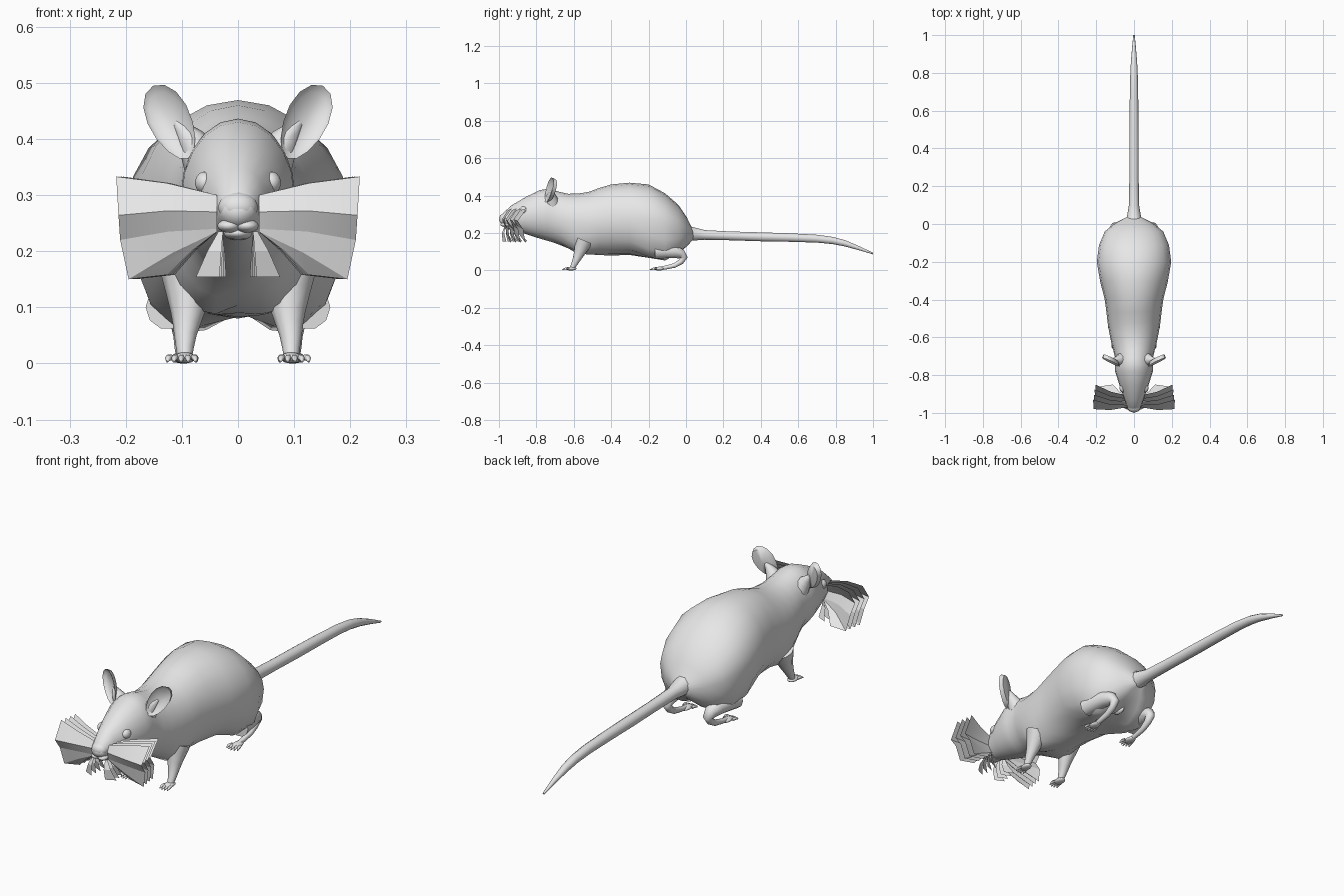
import bpy, bmesh, math
from mathutils import Vector, Matrix

default_cube = bpy.data.objects.get("Cube")
if default_cube:
    bpy.data.objects.remove(default_cube, do_unlink=True)

shade = (.8, .8, .8, 1)
grey = bpy.data.materials.new("plain_grey")
grey.use_nodes = True
grey.diffuse_color = shade
grey.node_tree.nodes["Principled BSDF"].inputs["Base Color"].default_value = shade


def finish(name, bm, angle=60, closed=True):
    """Turn the bmesh into a smooth shaded object with sharp creases."""
    if closed:
        bmesh.ops.recalc_face_normals(bm, faces=bm.faces)
    for face in bm.faces:
        face.smooth = True
    mesh = bpy.data.meshes.new(name)
    bm.to_mesh(mesh)
    bm.free()
    mesh.materials.append(grey)
    mesh.set_sharp_from_angle(angle=math.radians(angle))
    bpy.context.collection.objects.link(bpy.data.objects.new(name, mesh))


def smoothed(keys):
    """Pass a smooth curve through the keys, adding one midpoint per span."""
    keys = [Vector(key) for key in keys]
    result = [keys[0]]
    for i, (start, end) in enumerate(zip(keys, keys[1:])):
        before = keys[max(i - 1, 0)]
        after = keys[min(i + 2, len(keys) - 1)]
        result.append(((start + end) * 9 - before - after) / 16)
        result.append(end)
    return result


def angles(count):
    return [math.tau * k / count for k in range(count)]


def bridge(bm, first, second):
    for i in range(len(first)):
        bm.faces.new((first[i - 1], first[i], second[i], second[i - 1]))


def cap(bm, ring, point):
    tip = bm.verts.new(point)
    for i in range(len(ring)):
        bm.faces.new((ring[i - 1], ring[i], tip))


def add_tube(bm, keys, sides=8):
    """Round tube through (x, y, z, radius) keys."""
    path = smoothed(keys)
    points = [key.to_3d() for key in path]
    last = len(points) - 1
    rings = []
    for i, point in enumerate(points):
        tangent = (points[min(i + 1, last)] - points[max(i - 1, 0)]).normalized()
        across = Vector((1, 0, 0))
        across = (across - tangent * across.dot(tangent)).normalized()
        up = tangent.cross(across)
        rings.append([bm.verts.new(point + path[i].w * (across * math.cos(a) + up * math.sin(a)))
                      for a in angles(sides)])
    for first, second in zip(rings, rings[1:]):
        bridge(bm, first, second)
    bm.faces.new(rings[0])
    bm.faces.new(rings[-1])


def add_ball(bm, centre, radii):
    matrix = Matrix.Translation(centre) @ Matrix.Diagonal((*radii, 1))
    bmesh.ops.create_uvsphere(bm, u_segments=14, v_segments=9, radius=1, matrix=matrix)


def add_paw(bm, x, y, toes):
    """Flat paw with a row of toes that splay outwards."""
    add_ball(bm, (x, y, .01), (.02, .03, .01))
    for k in range(toes):
        spread = (k - (toes - 1) / 2) * .01
        add_tube(bm, [(x + spread, y - .01, .01, .006),
                      (x + spread * 1.2, y - .03, .01, .006),
                      (x + spread * 1.3, y - .05 + abs(spread) / 2, .003, .002)], 6)


def make_ball(name, centre, radii):
    bm = bmesh.new()
    add_ball(bm, centre, radii)
    finish(name, bm)


def bump(y, centre, reach):
    return math.exp(-((y - centre) / reach) ** 2)


# Body and head: oval sections as (y, half width, bottom, top)
sections = smoothed([
    (-.99, .026, .25, .29), (-.93, .05, .22, .35), (-.78, .1, .17, .43), (-.71, .1, .15, .43),
    (-.63, .12, .12, .41), (-.52, .14, .09, .42), (-.4, .155, .08, .46), (-.2, .197, .09, .46),
    (-.04, .155, .11, .35), (.03, .05, .16, .23)])
bm = bmesh.new()
rings = []
for y, width, low, high in sections:
    middle, height = (low + high) / 2, (high - low) / 2
    # Thighs and shoulders swell out of the lower flanks
    swell = .08 * bump(y, -.13, .11) + .04 * bump(y, -.57, .06)
    ring = []
    for a in angles(20):
        drop = swell * abs(math.sin(2 * a)) if math.cos(a) < 0 else 0
        ring.append(bm.verts.new((width * math.sin(a), y, middle + height * math.cos(a) - drop)))
    rings.append(ring)
for first, second in zip(rings, rings[1:]):
    bridge(bm, first, second)
cap(bm, rings[0], (0, -1, .27))
cap(bm, rings[-1], (0, .06, .19))
finish("body", bm, 70)

# Tail
bm = bmesh.new()
add_tube(bm, [(0, 0, .2, .05), (0, .1, .19, .027), (0, .4, .18, .025),
              (0, .7, .17, .022), (0, .85, .145, .017), (0, 1, .09, .004)], 10)
finish("tail", bm, 70)

# Face and belly details
make_ball("nose", (0, -.968, .278), (.036, .03, .028))
make_ball("lower_jaw", (0, -.93, .232), (.026, .045, .013))
make_ball("belly_bump", (0, -.1, .1), (.012, .03, .016))

# Whisker tips as (x, z, depth), ordered from the brow down to the chin
whisker_tips = [(.217, .333, .05), (.213, .264, 0), (.21, .22, .03), (.195, .15, .04),
                (.125, .158, .05), (.075, .154, .02), (.033, .154, 0)]
whisker_groups = [(0, 1, 2), (2, 3, 4), (5, 6)]

for side, s in (("left", 1), ("right", -1)):
    # Ear: a tilted, cupped oval with a domed back
    bm = bmesh.new()

    def ear_point(along, across, depth):
        lean = Matrix.Rotation(-.45, 2)
        x, z = lean @ Vector((across, along)) + Vector((.12, .43))
        return (s * x, -.79 + x * .42 + (z - .36) / 10 + depth, z)

    def ear_ring(scale, depth):
        return [bm.verts.new(ear_point(scale * .072 * math.cos(a),
                                       scale * .038 * math.sin(a) * (1 + math.cos(a) / 7), depth))
                for a in angles(14)]

    rim, cup, back = ear_ring(1, 0), ear_ring(.8, .012), ear_ring(.85, .022)
    bridge(bm, rim, cup)
    bridge(bm, back, rim)
    cap(bm, cup, ear_point(0, 0, .018))
    cap(bm, back, ear_point(0, 0, .028))
    finish(side + "_ear", bm)

    bm = bmesh.new()
    add_tube(bm, [(s * .06, -.715, .36, .04), (s * .085, -.72, .4, .025), (s * .11, -.715, .43, .007)])
    finish(side + "_ear_base", bm)

    make_ball(side + "_eye", (s * .059, -.868, .322), (.018, .024, .02))
    make_ball(side + "_muzzle", (s * .016, -.965, .245), (.021, .027, .012))

    # Legs with paws
    bm = bmesh.new()
    add_tube(bm, [(s * .088, -.545, .16, .05), (s * .09, -.572, .09, .03),
                  (s * .094, -.59, .05, .02), (s * .095, -.61, .01, .013)], 10)
    add_paw(bm, s * .095, -.615, 4)
    finish(side + "_foreleg", bm)

    bm = bmesh.new()
    add_tube(bm, [(s * .125, -.17, .1, .04), (s * .11, -.06, .1, .035), (s * .1, -.01, .07, .02),
                  (s * .1, -.06, .027, .013), (s * .1, -.15, .01, .01)], 10)
    add_paw(bm, s * .1, -.145, 5)
    finish(side + "_hind_leg", bm)

    # Whiskers: layered thin sheets fanning backwards
    bm = bmesh.new()
    for group in whisker_groups:
        for layer in range(4):
            t = layer / 3
            ribs = []
            for i in group:
                x, z, depth = whisker_tips[i]
                root = Vector((.037, -.97 + t * .05 + depth / 4, max(.235, .3 - i * .03)))
                tip = Vector((x - t * .012, -.98 + t * .08 + depth, z))
                if i > 4:
                    root.x = x / 5 + .02
                middle = (root + tip) / 2 + Vector((0, -.01, .005))
                ribs.append([bm.verts.new((s * p.x, p.y, p.z)) for p in (root, middle, tip)])
            for upper, lower in zip(ribs, ribs[1:]):
                for k in range(2):
                    quad = (upper[k], lower[k], lower[k + 1], upper[k + 1])
                    bm.faces.new(quad[::s])
    finish(side + "_whiskers", bm, 20, closed=False)
